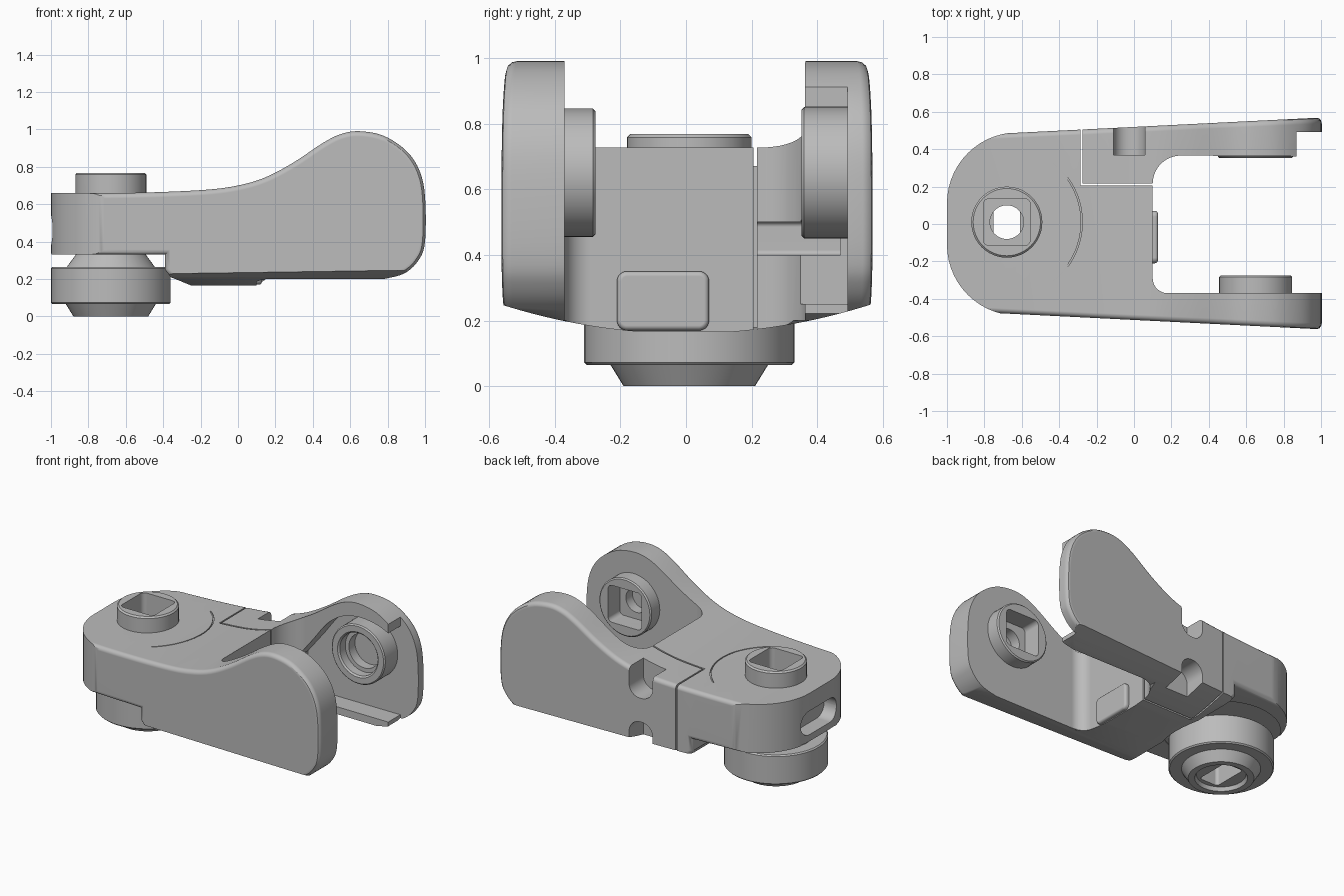
import bpy, bmesh
from math import cos, sin, pi, radians
from mathutils import Vector

cube = bpy.data.objects.get("Cube")
if cube:
    bpy.data.objects.remove(cube, do_unlink=True)

grey = bpy.data.materials.new("warm_grey")
grey.use_nodes = True
grey.diffuse_color = (0.5, 0.5, 0.5, 1)
grey.node_tree.nodes["Principled BSDF"].inputs["Base Color"].default_value = (0.5, 0.5, 0.5, 1)

PLACE = {"x": lambda u, v, h: (h, u, v),
         "y": lambda u, v, h: (u, h, v),
         "z": lambda u, v, h: (u, v, h)}


def arc(cx, cy, r, a0, a1, n=10):
    angles = [radians(a0 + (a1 - a0) * i / n) for i in range(n + 1)]
    return [(cx + r * cos(a), cy + r * sin(a)) for a in angles]


def rounded_rect(cx, cy, hx, hy, r):
    corners = [(1, 1, 0), (-1, 1, 90), (-1, -1, 180), (1, -1, 270)]
    return [p for sx, sy, a in corners
            for p in arc(cx + sx * (hx - r), cy + sy * (hy - r), r, a, a + 90)]


def smooth(points, n=5):
    """Smooth path through the given points."""
    pts = [Vector(p) for p in points]
    out = []
    for i in range(len(pts) - 1):
        a, b, c = pts[max(i - 1, 0)], pts[i], pts[i + 1]
        d = pts[min(i + 2, len(pts) - 1)]
        for k in range(n):
            t = k / n
            q = 0.5 * (2 * b + (c - a) * t + (2 * a - 5 * b + 4 * c - d) * t ** 2
                       + (3 * b - 3 * c + d - a) * t ** 3)
            out.append(tuple(q))
    return out + [tuple(pts[-1])]


def finish(name, bm):
    bmesh.ops.recalc_face_normals(bm, faces=bm.faces)
    mesh = bpy.data.meshes.new(name)
    bm.to_mesh(mesh)
    bm.free()
    mesh.materials.append(grey)
    ob = bpy.data.objects.new(name, mesh)
    bpy.context.collection.objects.link(ob)
    return ob


def prism(name, outline, lo, hi, axis, bevel=0.0):
    """Extrude an outline along an axis, with optional rounded cap edges."""
    pts = [p for i, p in enumerate(outline)
           if (Vector(p) - Vector(outline[i - 1])).length > 1e-5]
    bm = bmesh.new()
    low, high = [[bm.verts.new(PLACE[axis](u, v, h)) for u, v in pts] for h in (lo, hi)]
    caps = [bm.faces.new(low), bm.faces.new(high)]
    for i in range(len(pts)):
        bm.faces.new((low[i - 1], low[i], high[i], high[i - 1]))
    bmesh.ops.recalc_face_normals(bm, faces=bm.faces)
    if bevel:
        bmesh.ops.bevel(bm, geom=[e for f in caps for e in f.edges], offset=bevel,
                        segments=3, profile=0.5, affect="EDGES", clamp_overlap=True)
    return finish(name, bm)


def lathe(name, profile, cx, cy, axis):
    """Revolve (radius, height) points about an axis."""
    bm = bmesh.new()
    vs = [bm.verts.new((r, 0, h)) for r, h in profile]
    es = [bm.edges.new(pair) for pair in zip(vs, vs[1:])]
    bmesh.ops.spin(bm, geom=vs + es, cent=(0, 0, 0), axis=(0, 0, 1),
                   angle=2 * pi, steps=48, use_merge=True)
    bmesh.ops.remove_doubles(bm, verts=bm.verts, dist=1e-5)
    for v in bm.verts:
        v.co = PLACE[axis](cx + v.co.x, cy + v.co.y, v.co.z)
    return finish(name, bm)


def combine(target, operation, *tools):
    for tool in tools:
        mod = target.modifiers.new("shape", "BOOLEAN")
        mod.operation, mod.solver, mod.object = operation, "EXACT", tool
        bpy.context.view_layer.objects.active = target
        bpy.ops.object.modifier_apply(modifier=mod.name)
        bpy.data.objects.remove(tool, do_unlink=True)


def shell(name):
    """Whole outer form: side profile, flared sides, round end, arched underside."""
    side = smooth([(-1.1, .66), (-.6, .66), (-.2, .675), (0, .7), (.15, .745), (.3, .825),
                   (.45, .925), (.55, .975), (.65, .99), (.78, .965), (.9, .885),
                   (.97, .78), (1, .64), (1, .4), (.965, .3), (.89, .23), (.78, .2)])
    side += [(.15, .2), (.1, .165), (-.25, .165), (-.36, .21), (-.39, .25),
             (-.39, .33), (-1.1, .33)]
    ob = prism(name, side, -.5, .5, "y", bevel=.028)
    for v in ob.data.vertices:
        v.co.y = v.co.y * 2 * (.516 + .05 * v.co.x) + .003
    plan = arc(-.62, .11, .38, 90, 180, 14) + arc(-.62, -.11, .38, 180, 270, 14)
    plan += [(-.6, -1), (2, -1), (2, 1), (-.6, 1)]
    arch = [(y / 10, .16 + .28 * (y / 10) ** 2) for y in range(-8, 9)]
    arch += [(.8, 1.5), (-.8, 1.5)]
    combine(ob, "INTERSECT", prism("plan", plan, -.5, 1.5, "z"),
            prism("arch", smooth(arch[:-2], 3) + arch[-2:], -1.5, 1.5, "x"))
    return ob


PX, PY = -.68, .01      # vertical pivot
AX, AZ = .65, .65       # arm pivot

# Main body with the fixed front arm
body = shell("body")
fork_gap = [(1.5, -.37)] + arc(.18, -.29, .08, 270, 180)
fork_gap += [(.1, .205), (-.285, .205), (-.285, 1), (1.5, 1)]
combine(body, "DIFFERENCE", prism("fork_gap", fork_gap, -.5, 1.5, "z"),
        prism("swivel_relief", rounded_rect(PX, PY, .36, .36, .36), -.2, .335, "z"))
combine(body, "UNION",
        lathe("top_boss", [(0, .6), (.19, .6), (.19, .758), (.18, .768), (0, .768)],
              PX, PY, "z"),
        lathe("arm_boss", [(0, -.45), (.195, -.45), (.195, -.283), (.187, -.275),
                           (0, -.275)], AX, AZ, "y"))
mark = arc(PX, PY, .404, -52, 52, 24) + arc(PX, PY, .397, 52, -52, 24)
combine(body, "DIFFERENCE",
        prism("top_socket", rounded_rect(PX, PY, .125, .125, .03), .5, 1.2, "z"),
        prism("through_hole", rounded_rect(PX, PY, .09, .09, .09), .1, .6, "z"),
        prism("arm_socket", rounded_rect(AX, AZ, .125, .125, .03), -.4, 0, "y"),
        prism("arm_hole", rounded_rect(AX, AZ, .08, .08, .08), -.47, -.3, "y"),
        prism("end_slot", rounded_rect(0, .46, .19, .08, .078), -1.2, -.9, "x"),
        prism("mark", mark, .659, 1, "z"))

# Raised pad on the inner wall of the fork
pad = prism("inner_pad", rounded_rect(-.07, .26, .14, .09, .03), .08, .128, "x", bevel=.015)

# Separate back arm cover, hollow inside
cover = shell("arm_cover")
cover_plan = [(-.275, .216)] + arc(.25, .216, .15, 180, 90)
cover_plan += [(1.5, .358), (1.5, 1), (-.275, 1)]
pocket = [(.18, .25)] + smooth([(.18, .5), (.3, .65), (.41, .79), (.52, .87),
                                (.65, .9), (.78, .885), (.87, .85)])
pocket += [(.87, 1.3), (1.3, 1.3), (1.3, 0), (.87, 0), (.87, .25)]
combine(cover, "INTERSECT", prism("cover_plan", cover_plan, -.5, 1.5, "z"))
combine(cover, "DIFFERENCE",
        prism("pocket", pocket, 0, .492, "y"),
        prism("inner_recess", rounded_rect(.14, .45, .16, .05, .015), 0, .47, "y"),
        prism("top_notch", rounded_rect(-.025, .8, .085, .28, .08), .37, 1, "y"),
        prism("bottom_notch", rounded_rect(-.025, .12, .085, .24, .08), .37, 1, "y"))

# Round socket inside the cover
socket = lathe("cover_socket", [(0, .51), (.2, .51), (.2, .36), (.192, .352), (.152, .352),
                                (.142, .362), (.142, .42), (.115, .42), (.115, .485),
                                (0, .485)], AX, AZ, "y")

# Swivel foot below the round end
foot = lathe("swivel_foot", [(0, .025), (.15, .025), (.16, 0), (.2, 0), (.24, .065),
                             (.312, .065), (.32, .073), (.32, .257), (.312, .265),
                             (.235, .265), (.18, .34), (0, .34)], PX, PY, "z")
combine(foot, "DIFFERENCE",
        prism("foot_slot", rounded_rect(PX, PY, .07, .12, .02), -.2, .6, "z"))

# Smooth shading with crisp edges
for ob in (body, pad, cover, socket, foot):
    bpy.ops.object.select_all(action="DESELECT")
    ob.select_set(True)
    bpy.context.view_layer.objects.active = ob
    bpy.ops.object.shade_smooth_by_angle(angle=radians(32))
    weighted = ob.modifiers.new("even_shading", "WEIGHTED_NORMAL")
    weighted.keep_sharp = True
